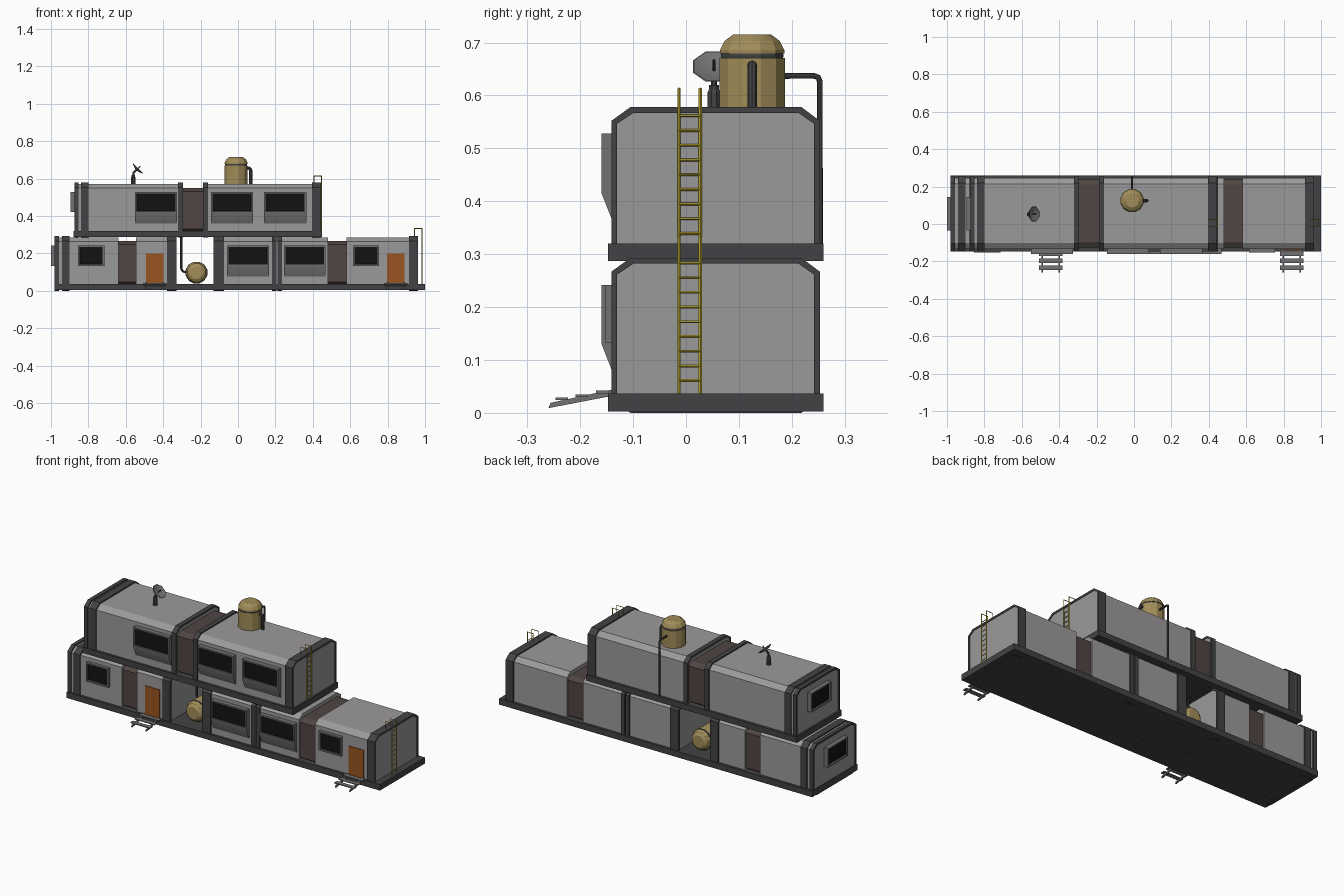
import bpy, bmesh, math
from mathutils import Vector, Matrix

if "Cube" in bpy.data.objects:
    bpy.data.objects.remove(bpy.data.objects["Cube"])


def material(name, rgb):
    m = bpy.data.materials.new(name)
    m.diffuse_color = (*rgb, 1)
    m.use_nodes = True
    m.node_tree.nodes["Principled BSDF"].inputs["Base Color"].default_value = m.diffuse_color
    return m


GREY = material("wall_grey", (.33, .32, .32))
DARK = material("frame_dark", (.055, .055, .058))
MID = material("window_frame", (.17, .17, .175))
BLACK = material("glass", (.006, .006, .007))
BROWN = material("connector_brown", (.08, .06, .057))
GOLD = material("tank_gold", (.36, .27, .1))
ORANGE = material("door_orange", (.32, .09, .015))
YELLOW = material("ladder_yellow", (.55, .43, .03))


def finish(name, bm, *mats):
    bmesh.ops.recalc_face_normals(bm, faces=bm.faces)
    me = bpy.data.meshes.new(name)
    bm.to_mesh(me)
    bm.free()
    ob = bpy.data.objects.new(name, me)
    bpy.context.collection.objects.link(ob)
    for m in mats:
        me.materials.append(m)
    return ob


def extrude_yz(bm, profile, x0, x1):
    a, b = [[bm.verts.new((x, y, z)) for y, z in profile] for x in (x0, x1)]
    bm.faces.new(a)
    bm.faces.new(b)
    for i in range(len(a)):
        bm.faces.new((a[i - 1], a[i], b[i], b[i - 1]))


def prism(name, profile, x0, x1, mat):
    bm = bmesh.new()
    extrude_yz(bm, profile, x0, x1)
    return finish(name, bm, mat)


def box(name, x0, x1, y0, y1, z0, z1, mat):
    return prism(name, [(y0, z0), (y1, z0), (y1, z1), (y0, z1)], x0, x1, mat)


def section(z0, z1, i=0.0):
    """Chamfered module cross-section, shrunk by i on every side."""
    h, zc = i / 2, .026 + i / 2
    return [(-.105 + h, z0 + i), (.218 - h, z0 + i), (.253 - i, z0 + zc), (.253 - i, z1 - zc),
            (.218 - h, z1 - i), (-.105 + h, z1 - i), (-.141 + i, z1 - zc), (-.141 + i, z0 + zc)]


def hoop(name, z0, z1, x0, x1, mat):
    """Closed rib running round the module."""
    bm = bmesh.new()
    loops = [[bm.verts.new((x, y, z)) for y, z in section(z0, z1, i)]
             for x, i in ((x0, 0), (x1, 0), (x1, .011), (x0, .011))]
    for k in range(4):
        a, b = loops[k - 1], loops[k]
        for i in range(8):
            bm.faces.new((a[i - 1], a[i], b[i], b[i - 1]))
    return finish(name, bm, mat)


def window(name, width, z0, z1, depth, taper, matrix):
    """Box facing -y with a recessed pane; the lower part slopes back to the wall."""
    bm = bmesh.new()
    prof = [(.012, z0), (-depth, z0 + taper), (-depth, z1), (.012, z1)]
    if taper:
        prof.insert(1, (-.004, z0))
    extrude_yz(bm, prof, -width / 2, width / 2)
    bmesh.ops.recalc_face_normals(bm, faces=bm.faces)
    pane = min(bm.faces, key=lambda f: f.calc_center_median().y)
    bmesh.ops.inset_region(bm, faces=[pane], thickness=.012)
    bmesh.ops.inset_region(bm, faces=[pane], thickness=.001, depth=-.008)
    pane.material_index = 1
    bm.transform(matrix)
    return finish(name, bm, MID, BLACK)


def lathe(name, profile, segs, matrix, mat):
    bm = bmesh.new()
    rings = [[bm.verts.new((r * math.cos(2 * math.pi * (k + .5) / segs),
                            r * math.sin(2 * math.pi * (k + .5) / segs), z))
              for k in range(segs)] for r, z in profile]
    for a, b in zip(rings, rings[1:]):
        for k in range(segs):
            bm.faces.new((a[k - 1], a[k], b[k], b[k - 1]))
    bm.faces.new(rings[0])
    bm.faces.new(rings[-1])
    bm.transform(matrix)
    return finish(name, bm, mat)


def tube(name, pts, radius, mat, res=1):
    cu = bpy.data.curves.new(name, 'CURVE')
    cu.dimensions = '3D'
    cu.bevel_depth, cu.bevel_resolution, cu.use_fill_caps = radius, res, True
    sp = cu.splines.new('POLY')
    sp.points.add(len(pts) - 1)
    for p, co in zip(sp.points, pts):
        p.co = (*co, 1)
    cu.materials.append(mat)
    ob = bpy.data.objects.new(name, cu)
    bpy.context.collection.objects.link(ob)
    bpy.ops.object.select_all(action='DESELECT')
    ob.select_set(True)
    bpy.context.view_layer.objects.active = ob
    bpy.ops.object.convert(target='MESH')


T = Matrix.Translation

# Storeys: slab span, slab heights, module heights, modules, connectors, ribs
storeys = {
    "lower": dict(slab=(-.98, 1.0), z=(.003, .037), base=0, top=.293,
                  modules=[(-.975, -.64), (-.545, -.335), (-.125, .48), (.58, .96)],
                  connectors=[(-.64, -.545), (.48, .58)],
                  ribs=[(-.98, -.957), (-.94, -.9), (-.38, -.33), (-.13, -.075),
                        (.182, .206), (.211, .235), (.915, .963)]),
    "upper": dict(slab=(-.88, .45), z=(.287, .32), base=.285, top=.578,
                  modules=[(-.87, -.295), (-.185, .441)],
                  connectors=[(-.295, -.185)],
                  ribs=[(-.875, -.852), (-.84, -.8), (-.32, -.293), (-.187, -.16), (.396, .444)]),
}
smooth = []
for tag, s in storeys.items():
    box(tag + "_slab", *s["slab"], -.147, .26, *s["z"], DARK)
    base, top = s["base"], s["top"]
    for a, b in s["modules"]:
        smooth.append(prism(tag + "_module", section(base, top, .007), a, b, GREY))
    for a, b in s["connectors"]:
        smooth.append(prism(tag + "_connector", section(base + .012, top - .012, .016), a, b, BROWN))
    for a, b in s["ribs"]:
        hoop(tag + "_rib", base, top, a, b, DARK)

# Front windows: long sloping bays, small flat ones, and end windows
for x0, x1, z0, z1 in [(-.55, -.325, .36, .528), (-.145, .08, .36, .528), (.138, .365, .36, .528),
                       (-.06, .165, .075, .242), (.245, .468, .075, .242)]:
    window("bay_window", x1 - x0, z0, z1, .026, .056, T(((x0 + x1) / 2, -.134, 0)))
for x0, x1 in [(-.855, -.715), (.615, .755)]:
    window("small_window", x1 - x0, .133, .242, .018, 0, T(((x0 + x1) / 2, -.134, 0)))
for x, dz in [(-.975, 0), (-.87, .287)]:
    window("end_window", .18, .133 + dz, .242 + dz, .025, 0,
           T((x, .055, 0)) @ Matrix.Rotation(-math.pi / 2, 4, 'Z'))

# Doors with steps
for x in (-.445, .843):
    box("door", x - .047, x + .047, -.138, -.125, .037, .2, ORANGE)
    for sx in (-.045, .045):
        prism("step_stringer", [(-.26, .009), (-.14, .032), (-.14, .044), (-.256, .019)],
              x + sx - .004, x + sx + .004, MID)
    for y, z in [(-.235, .028), (-.197, .034), (-.158, .041)]:
        box("step_tread", x - .062, x + .062, y - .012, y + .012, z - .004, z + .001, MID)

# Ladders hooked over the roof edge
for x, z0, roof, top in [(.983, .037, .285, .333), (.446, .315, .57, .613)]:
    for y in (-.013, .027):
        tube("ladder_rail", [(x, y, z0), (x, y, top), (x - .04, y, top), (x - .04, y, roof)],
             .003, YELLOW, 0)
    z = z0 + .024
    while z < roof:
        tube("ladder_rung", [(x, -.013, z), (x, .027, z)], .0026, YELLOW, 0)
        z += .0278

# Roof tank with band, cap and pipes
at = T((-.01, .125, 0))
lathe("roof_tank", [(.064, .57), (.064, .671)], 12, at, GOLD)
lathe("roof_tank_band", [(.059, .668), (.061, .673), (.061, .678), (.059, .683)], 12, at, DARK)
lathe("roof_tank_cap", [(.063, .679), (.063, .686), (.054, .703), (.037, .715)], 12, at, GOLD)
tube("tank_side_pipe", [(.04, .125, .657), (.056, .125, .657), (.065, .125, .651),
                        (.069, .125, .64), (.069, .125, .565)], .009, DARK, 2)
tube("tank_rear_pipe", [(-.01, .18, .637), (-.01, .242, .637), (-.01, .25, .634),
                        (-.01, .253, .626), (-.01, .253, .31)], .0055, DARK, 2)

# Tank lying in the open bay, with feed pipe
lying = T((-.222, 0, .097)) @ Matrix.Rotation(-math.pi / 2, 4, 'X')
lathe("bay_tank", [(.035, -.09), (.05, -.08), (.059, -.06), (.059, .175),
                   (.05, .195), (.035, .205)], 12, lying, GOLD)
for y in (-.055, .17):
    lathe("bay_tank_band", [(.058, y - .006), (.06, y - .005), (.06, y + .005), (.058, y + .006)],
          12, lying, DARK)
tube("bay_pipe", [(-.303, .06, .29), (-.303, .06, .12), (-.298, .06, .107),
                  (-.287, .06, .1), (-.26, .06, .1)], .006, DARK, 2)

# Satellite dish on a short mast
lathe("dish_base", [(.013, .57), (.013, .606), (.01, .612), (.01, .62)], 8, T((-.56, .053, 0)), DARK)
tube("dish_mast", [(-.56, .053, .61), (-.558, .053, .632), (-.542, .053, .648)], .006, DARK, 1)
aim = T((-.543, .053, .646)) @ Matrix.Rotation(math.radians(45), 4, 'Y')
lathe("dish", [(.01, 0), (.03, .005), (.043, .012), (.041, .013), (.028, .008), (.008, .003)], 8, aim, MID)
tube("dish_feed", [aim @ Vector((0, 0, .002)), aim @ Vector((0, 0, .03))], .003, DARK, 1)

# Soft shading round the hull, crisp edges elsewhere
for group, angle in ((list(bpy.data.objects), 24), (smooth, 60)):
    for ob in bpy.data.objects:
        ob.select_set(ob in group)
    bpy.context.view_layer.objects.active = group[0]
    bpy.ops.object.shade_smooth_by_angle(angle=math.radians(angle))
